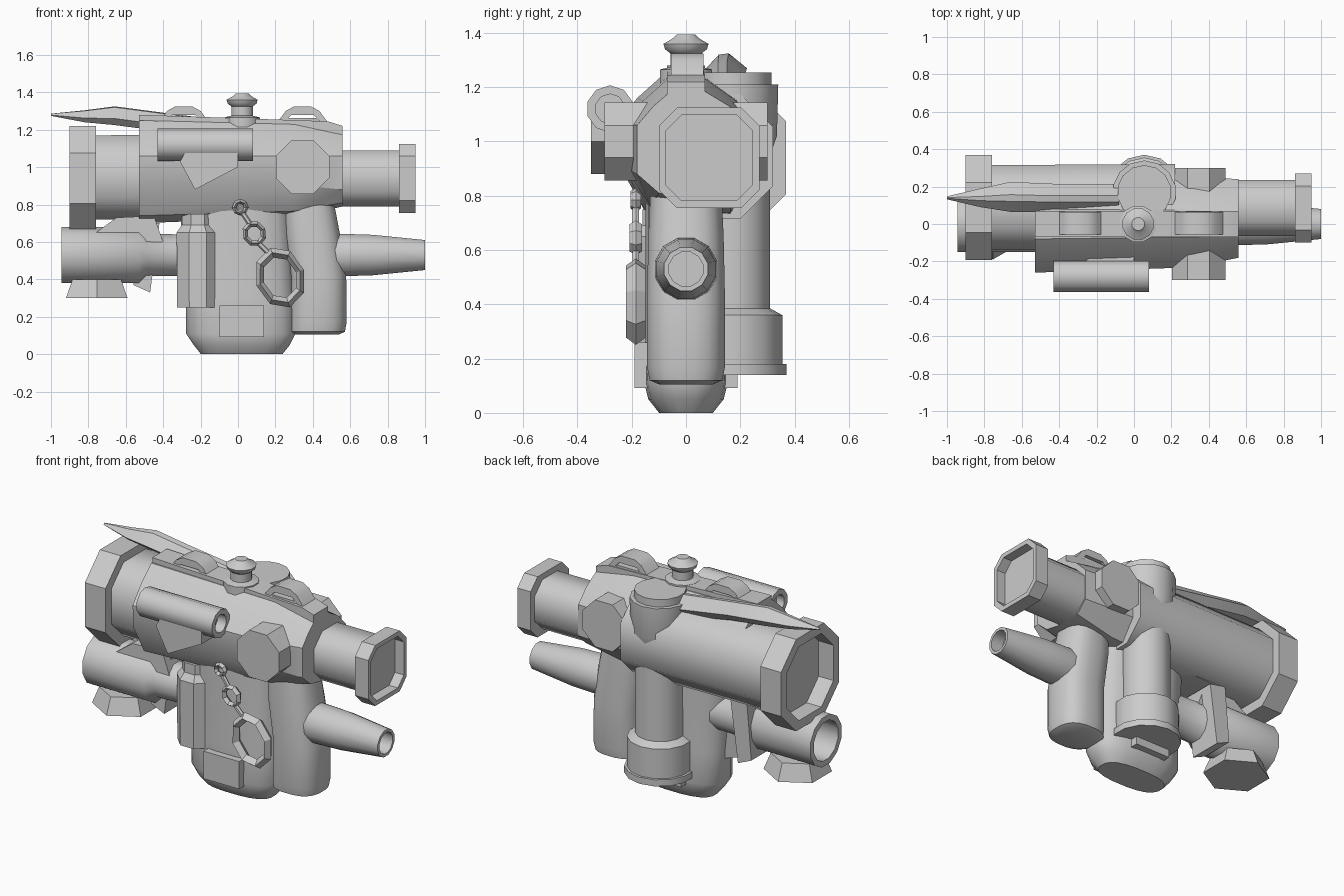
import bpy, bmesh, math
from mathutils import Vector

if "Cube" in bpy.data.objects:
    bpy.data.objects.remove(bpy.data.objects["Cube"])


def finish(name, bm, angle=50):
    bmesh.ops.recalc_face_normals(bm, faces=bm.faces)
    me = bpy.data.meshes.new(name)
    bm.to_mesh(me)
    bm.free()
    me.shade_smooth()
    me.set_sharp_from_angle(angle=math.radians(angle))
    ob = bpy.data.objects.new(name, me)
    bpy.context.collection.objects.link(ob)
    return ob


def loft(name, sections, angle=50):
    bm = bmesh.new()
    rings = [[bm.verts.new(p) for p in s] for s in sections]
    n = len(rings[0])
    for a, b in zip(rings, rings[1:]):
        for i in range(n):
            j = (i + 1) % n
            bm.faces.new((a[i], a[j], b[j], b[i]))
    bm.faces.new(rings[0])
    bm.faces.new(rings[-1])
    return finish(name, bm, angle)


def octagon(k):
    c = 1 - k
    return [(1, -c), (1, c), (c, 1), (-c, 1), (-1, c), (-1, -c), (-c, -1), (c, -1)]


def circle(n):
    return [(math.cos(2 * math.pi * (i + .5) / n), math.sin(2 * math.pi * (i + .5) / n)) for i in range(n)]


def turned(name, axis, centre, profile, shape=None, angle=50):
    """Sweep a unit cross-section along an axis; profile is (position, radius)."""
    shape = shape or circle(12)
    a, b = centre
    place = {'X': lambda t, u, v: (t, a + u, b + v),
             'Y': lambda t, u, v: (a + u, t, b + v),
             'Z': lambda t, u, v: (a + u, b + v, t)}[axis]
    return loft(name, [[place(t, r * u, r * v) for u, v in shape] for t, r in profile], angle)


def extrude_y(name, outline, y0, y1):
    return loft(name, [[(x, y, z) for x, z in outline] for y in (y0, y1)], 30)


def oval_body(name, levels, power=2.6, n=20):
    """levels: (z, centre x, half width, half depth)"""
    def p(c):
        return math.copysign(abs(c) ** (2 / power), c)
    return loft(name, [[(cx + hx * p(u), hy * p(v), z) for u, v in circle(n)]
                       for z, cx, hx, hy in levels])


OCT = octagon(.52)
SQ = octagon(.36)

# main barrel with recessed front lens ring
turned('main_barrel', 'X', (.09, .945), [(-.78, .225), (.22, .23)], OCT)
turned('front_lens_ring', 'X', (.088, .94),
       [(-.80, .225), (-.9, .225), (-.9, .28), (-.76, .28)], OCT, 30)

# eyepiece tube and its recessed ring
turned('eyepiece_tube', 'X', (.085, .94), [(.2, .15), (.88, .15)], OCT)
turned('eyepiece_ring', 'X', (.085, .94),
       [(.86, .185), (.95, .185), (.95, .158), (.89, .158)], SQ, 30)

# tapered front housing
left = [(-.15, .74), (-.25, .92), (-.26, 1.06), (-.18, 1.16), (-.08, 1.25),
        (.08, 1.25), (.2, 1.16), (.26, 1.05), (.26, .86), (.16, .71), (0, .7)]
right = [(-.1, .81), (-.18, .88), (-.18, 1.06), (-.12, 1.13), (-.05, 1.19),
         (.06, 1.19), (.16, 1.13), (.24, 1.05), (.24, .86), (.17, .79), (0, .79)]
mid = [tuple(a + (b - a) * .35 for a, b in zip(p, q)) for p, q in zip(left, right)]
loft('front_housing', [[(x, y, z) for y, z in s] for x, s in ((-.53, left), (.3, mid), (.56, right))], 30)

# top rail
extrude_y('top_rail', [(-.53, 1.15), (.56, 1.13), (.56, 1.22), (.48, 1.245), (-.53, 1.28)], -.07, .07)

# arched mounts on the rail
for name, x in (('rear_mount', -.29), ('front_mount', .345)):
    arch = [(-.135, 1.24), (-.09, 1.3), (-.045, 1.325), (.045, 1.325), (.09, 1.3), (.135, 1.24),
            (.1, 1.24), (.06, 1.28), (-.06, 1.28), (-.1, 1.24)]
    extrude_y(name, [(x + u, z) for u, z in arch], -.055, .065)
    turned(name + '_pad', 'Z', (x, .005), [(1.2, .11), (1.262, .11)], [(u, v * .55) for u, v in SQ], 30)

# turned button on top
turned('top_button', 'Z', (.022, 0),
       [(1.18, .1), (1.265, .1), (1.275, .06), (1.325, .06), (1.34, .08), (1.36, .086),
        (1.38, .05), (1.395, .035)], circle(12), 40)

# pointed blade above the barrel
loft('top_blade', [[(x, y + w * u, zc + h * v) for u, v in
                    ((-1, -.3), (-.3, .9), (.15, 1), (1, -.1), (.5, -1), (-.5, -1))]
                   for x, y, w, zc, h in ((-1, .14, .008, 1.28, .006), (-.82, .14, .05, 1.272, .032),
                                          (-.66, .145, .08, 1.275, .05), (-.43, .14, .075, 1.245, .05),
                                          (-.08, .14, .075, 1.19, .06))], 30)

# cross knob through the housing
turned('cross_knob', 'Y', (.345, 1.0), [(-.3, .143), (.3, .143)], octagon(.586), 30)

# side tube and its wedge bracket
turned('side_tube', 'X', (-.28, 1.12),
       [(-.38, .055), (-.43, .055), (-.43, .087), (.08, .087), (.08, .055), (.02, .055)], circle(10))
extrude_y('side_tube_bracket', [(-.31, 1.03), (-.23, .88), (.0, 1.0), (.0, 1.14), (-.25, 1.14)], -.35, -.12)

# rear turret cap and hanging cylinder
turned('turret_cap', 'Z', (.055, .17),
       [(.95, .14), (1.02, .165), (1.21, .17), (1.21, .145), (1.255, .145)], circle(14), 35)
turned('rear_cylinder', 'Z', (.055, .17),
       [(.14, .2), (.18, .2), (.18, .185), (.36, .185), (.385, .14), (.9, .14)], circle(14), 35)

# central flattened canister with a belt block
oval_body('main_canister', [(0, .02, .22, .1), (.05, .02, .26, .14), (.11, .015, .295, .155),
                            (.3, .01, .29, .15), (.82, -.02, .295, .15)])
turned('belt_block', 'Y', (.02, .175), [(-.19, .12), (.19, .12)],
       [(-1, -.7), (1, -.7), (1, .7), (-1, .7)], 30)

# right grip and nozzle
oval_body('right_grip', [(.105, .42, .12, .1), (.12, .425, .148, .135), (.17, .43, .152, .145),
                         (.42, .43, .15, .145), (.65, .395, .15, .14), (.86, .37, .135, .13)])
turned('nozzle', 'X', (0, .53),
       [(.45, .11), (.54, .118), (.72, .112), (1, .083), (1, .065), (.92, .065)], circle(12), 45)

# left tube with hollow end, neck and foot
turned('left_tube', 'X', (0, .53),
       [(-.75, .12), (-.945, .12), (-.945, .155), (-.53, .155), (-.49, .118), (-.2, .112)], circle(12), 45)
turned('left_foot', 'Z', (-.755, 0), [(.3, .19), (.4, .15)], circle(6), 30)

# tilted strap plate and rear link beside the left tube
extrude_y('strap_plate', [(-.56, .37), (-.47, .33), (-.42, .7), (-.53, .72)], -.04, .17)
extrude_y('tube_link', [(-.76, .65), (-.65, .73), (-.45, .74), (-.4, .6), (-.6, .6)], -.09, .09)

# left front cylinder
turned('left_cylinder', 'Z', (-.215, -.075),
       [(.25, .11), (.65, .113), (.69, .085), (.75, .085)], octagon(.586), 30)

# hanging chain: octagonal rings joined by rods
def ring(name, x, z, major, minor, stretch, tilt, depth, y):
    bpy.ops.mesh.primitive_torus_add(major_segments=8, minor_segments=4, major_radius=major,
                                     minor_radius=minor, location=(x, y, z),
                                     rotation=(math.pi / 2, math.radians(tilt), 0))
    ob = bpy.context.object
    ob.name = name
    ob.scale = (1, stretch, depth)


ring('large_ring', .225, .41, .112, .022, 1.25, -18, 1.6, -.185)
ring('middle_ring', .087, .645, .05, .014, 1.1, -25, 1.6, -.185)
ring('small_ring', .012, .785, .032, .012, 1, 0, 1.6, -.185)

for i, (p, q) in enumerate((((.025, .755), (.065, .695)), ((.11, .595), (.165, .54)))):
    d = Vector((q[0] - p[0], 0, q[1] - p[1]))
    bpy.ops.mesh.primitive_cylinder_add(vertices=6, radius=.014, depth=d.length + .02,
                                        location=((p[0] + q[0]) / 2, -.185, (p[1] + q[1]) / 2))
    rod = bpy.context.object
    rod.name = 'chain_rod_%d' % (i + 1)
    rod.rotation_euler = d.to_track_quat('Z', 'Y').to_euler()
